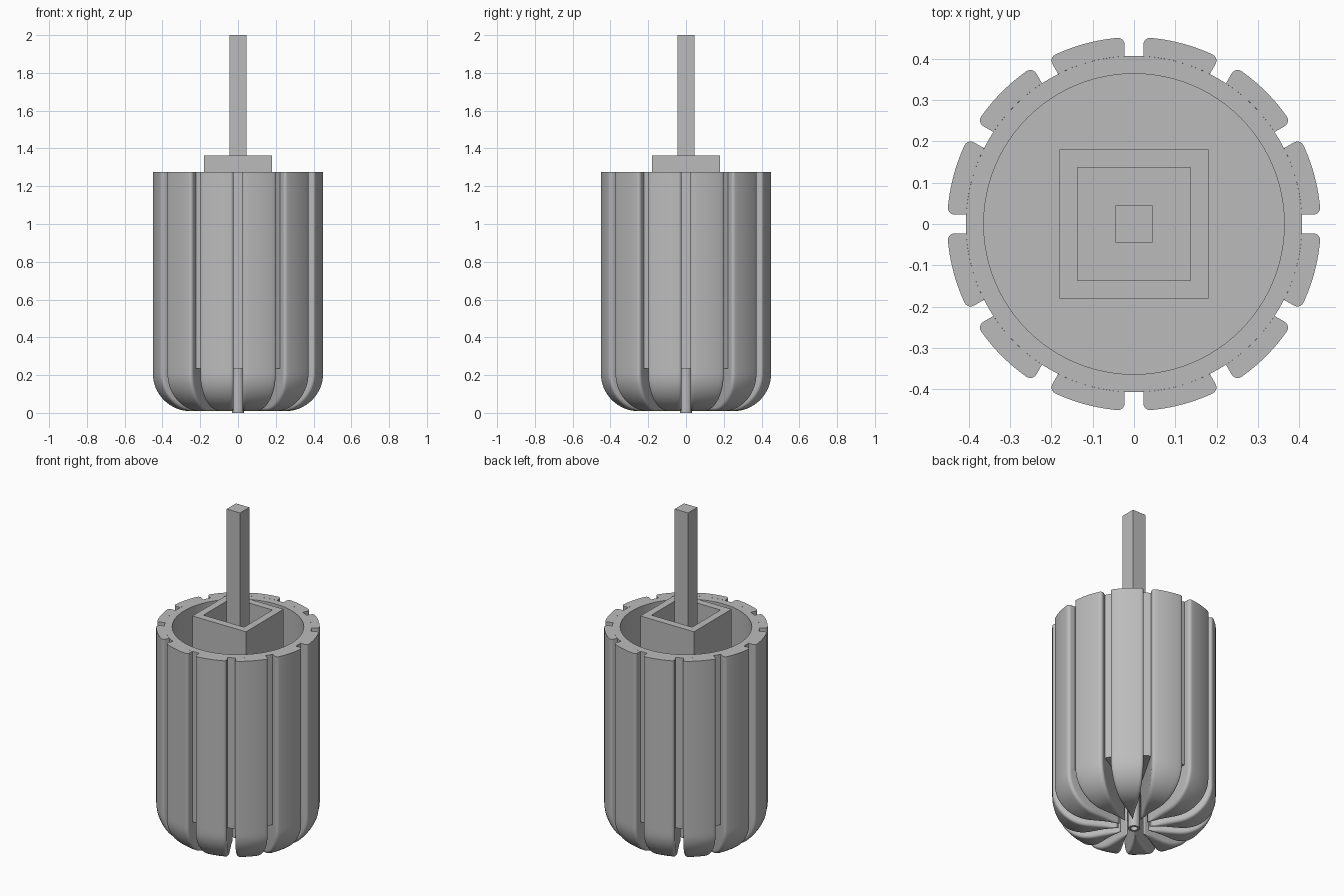
import bpy, bmesh
from math import sin, cos, asin, pi, sqrt

if "Cube" in bpy.data.objects:
    bpy.data.objects.remove(bpy.data.objects["Cube"])

GREY = (0.5, 0.5, 0.5, 1)
grey = bpy.data.materials.new("plain grey")
grey.use_nodes = True
grey.diffuse_color = GREY
grey.node_tree.nodes["Principled BSDF"].inputs["Base Color"].default_value = GREY

R, CORE_R, BORE_R = 0.4525, 0.407, 0.364    # outside, groove floor, cavity
BASE, CEILING, FLOOR, TOP = 0.009, 0.235, 0.28, 1.276
BEND, FILLET = 0.2, 0.018                   # bottom rounding, rib edge rounding
GROOVE = 0.0226                             # half groove width
RIBS, SIDE, MID = 12, 5, 10
TIP = GROOVE / sin(pi / RIBS)               # radius where grooves meet


def finish(bm, name):
    bmesh.ops.remove_doubles(bm, verts=bm.verts, dist=1e-5)
    bmesh.ops.dissolve_degenerate(bm, edges=bm.edges, dist=1e-5)
    bmesh.ops.recalc_face_normals(bm, faces=bm.faces)
    mesh = bpy.data.meshes.new(name)
    bm.to_mesh(mesh)
    bm.free()
    mesh.materials.append(grey)
    obj = bpy.data.objects.new(name, mesh)
    bpy.context.collection.objects.link(obj)
    bpy.ops.object.select_all(action="DESELECT")
    obj.select_set(True)
    bpy.context.view_layer.objects.active = obj
    bpy.ops.object.shade_smooth_by_angle(angle=pi / 6)
    return obj


def bridge(bm, rows):
    """Join neighbouring rows of (angle, radius, height) points with quads."""
    grid = [[bm.verts.new((r * cos(a), r * sin(a), z)) for a, r, z in row]
            for row in rows]
    for p, q in zip(grid, grid[1:]):
        for i in range(len(p) - 1):
            bm.faces.new((p[i], p[i + 1], q[i + 1], q[i]))


def turned(name, profile, sides, start=0.0, scale=1.0):
    bm = bmesh.new()
    bridge(bm, [[(start + 2 * pi * k / sides, r * scale, z) for r, z in profile]
                for k in range(sides + 1)])
    return finish(bm, name)


def half_angle(r):
    return max(0.0, pi / RIBS - asin(min(1.0, GROOVE / r)))


def rib_row(r, z, nr, nz):
    """Points across one rib, with rounded edges sunk along the inward normal."""
    e = min(FILLET, 0.9 * r * half_angle(r))
    side = []
    for i in range(SIDE):
        t = pi / 2 * i / SIDE
        h = e * (1 - sin(t))
        q = r + nr * h
        side.append((half_angle(q) - e * (1 - cos(t)) / q, q, z + nz * h))
    m = half_angle(r) - e / r
    middle = [(m * (1 - 2 * j / MID), r, z) for j in range(MID + 1)]
    return side + middle + [(-a, q, w) for a, q, w in reversed(side)]


# Ribs: flat underside, rounded bend, straight side
flat_r = R - BEND
path = [(TIP + (flat_r - TIP) * i / 10, BASE, 0, 1) for i in range(10)]
for i in range(17):
    t = pi / 2 * (i / 16 - 1)
    path.append((flat_r + BEND * cos(t), BASE + BEND + BEND * sin(t), -cos(t), -sin(t)))
path += [(R, CEILING, -1, 0), (R, TOP, -1, 0)]
skin = [rib_row(*p) for p in path]

bm = bmesh.new()
core_half = half_angle(CORE_R)
for k in range(RIBS):
    turn = pi / RIBS + 2 * pi * k / RIBS

    def place(rows):
        bridge(bm, [[(a + turn, r, z) for a, r, z in row] for row in rows])

    place(skin)
    # Top cap of the rib
    edge = skin[-1][0][0]
    place([skin[-1], [(a * core_half / edge, CORE_R, TOP) for a, r, z in skin[-1]]])
    # Groove walls: deep below the ceiling, shallow above it
    for end, sign in ((0, 1), (-1, -1)):
        place([[row[end], (row[end][0], row[end][1], CEILING)] for row in skin[:-1]])
        place([[row[end], (sign * core_half, CORE_R, row[end][2])] for row in skin[-2:]])
finish(bm, "outer_ribs")

# Cup body with its cavity
turned("cup_core", [(0, CEILING), (CORE_R, CEILING), (CORE_R, TOP),
                    (BORE_R, TOP), (BORE_R, FLOOR), (0, FLOOR)], 96)

# Small tube at the centre of the underside
turned("bottom_hub", [(0.02, 0), (0.033, 0), (0.033, CEILING),
                      (0.02, CEILING), (0.02, 0)], 24)

# Square sleeve and square rod
turned("square_sleeve", [(0.181, FLOOR), (0.181, 1.363), (0.137, 1.363),
                         (0.137, FLOOR)], 4, pi / 4, sqrt(2))
turned("square_rod", [(0, FLOOR), (0.045, FLOOR), (0.045, 2), (0, 2)],
       4, pi / 4, sqrt(2))
